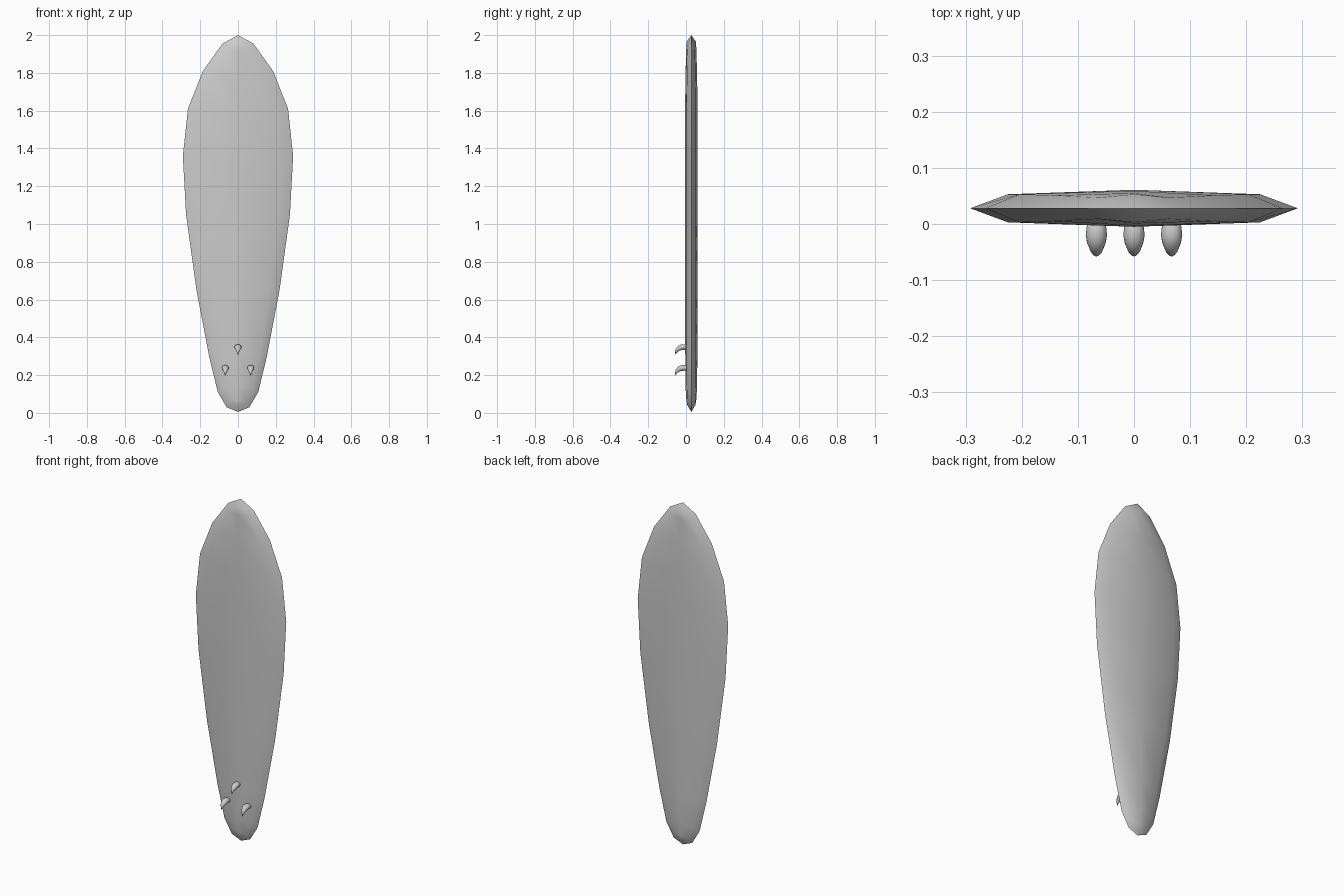
import bpy, bmesh, math

if "Cube" in bpy.data.objects:
    bpy.data.objects.remove(bpy.data.objects["Cube"])

def finish(bm, name, angle):
    bmesh.ops.remove_doubles(bm, verts=bm.verts, dist=0.0005)
    bmesh.ops.dissolve_degenerate(bm, edges=bm.edges, dist=0.0001)
    bmesh.ops.recalc_face_normals(bm, faces=bm.faces)
    mesh = bpy.data.meshes.new(name)
    bm.to_mesh(mesh)
    bm.free()
    ob = bpy.data.objects.new(name, mesh)
    bpy.context.collection.objects.link(ob)
    bpy.ops.object.select_all(action='DESELECT')
    bpy.context.view_layer.objects.active = ob
    ob.select_set(True)
    bpy.ops.object.shade_smooth_by_angle(angle=math.radians(angle))
    return ob

def loft(bm, rings):
    vs = [[bm.verts.new(p) for p in r] for r in rings]
    n = len(vs[0])
    for a, b in zip(vs, vs[1:]):
        for i in range(n):
            j = (i + 1) % n
            bm.faces.new((a[i], a[j], b[j], b[i]))
    return vs

# Board: (height, half width, half thickness at deck edge, half thickness at centre)
stations = [
    (2.00, 0.000, 0.025, 0.025), (1.955, 0.082, 0.019, 0.027),
    (1.81, 0.186, 0.023, 0.031), (1.61, 0.265, 0.025, 0.033),
    (1.36, 0.292, 0.025, 0.033), (1.05, 0.275, 0.025, 0.033),
    (0.65, 0.220, 0.025, 0.033), (0.29, 0.151, 0.025, 0.032),
    (0.11, 0.107, 0.024, 0.031), (0.03, 0.060, 0.021, 0.026),
    (0.005, 0.000, 0.021, 0.021)]
MID = 0.028
rings = []
for z, w, t, c in stations:
    zi = 1 + (z - 1) * 0.965      # deck outline is inset from the rail
    d = w * 0.77
    rings.append([(w, MID, z), (d, MID + t, zi), (0, MID + c, zi), (-d, MID + t, zi),
                  (-w, MID, z), (-d, MID - t, zi), (0, MID - c, zi), (d, MID - t, zi)])
bm = bmesh.new()
loft(bm, rings)
finish(bm, "board", 60)

# Fins: hooked claws, (y, z, half width, half depth, tilt of the section)
path = [(0.006, 0.000, 0.015, 0.012, 0), (-0.006, 0.002, 0.0175, 0.0145, 5),
        (-0.020, 0.002, 0.019, 0.016, 20), (-0.034, -0.003, 0.0165, 0.014, 38),
        (-0.046, -0.013, 0.0115, 0.010, 55), (-0.053, -0.025, 0.006, 0.005, 72),
        (-0.056, -0.040, 0.0, 0.0, 85)]

def fin(name, x, z):
    rings = []
    for py, pz, w, h, tilt in path:
        t = math.radians(tilt)
        ring = []
        for k in range(12):
            a = 2 * math.pi * k / 12
            s = h * math.sin(a)
            ring.append((x + w * math.cos(a), py - s * math.sin(t), z + pz + s * math.cos(t)))
        rings.append(ring)
    bm = bmesh.new()
    vs = loft(bm, rings)
    bm.faces.new(vs[0])
    finish(bm, name, 60)

fin("centre_fin", 0.0, 0.346)
for side, x in (("left", -0.067), ("right", 0.067)):
    fin(side + "_fin", x, 0.236)
